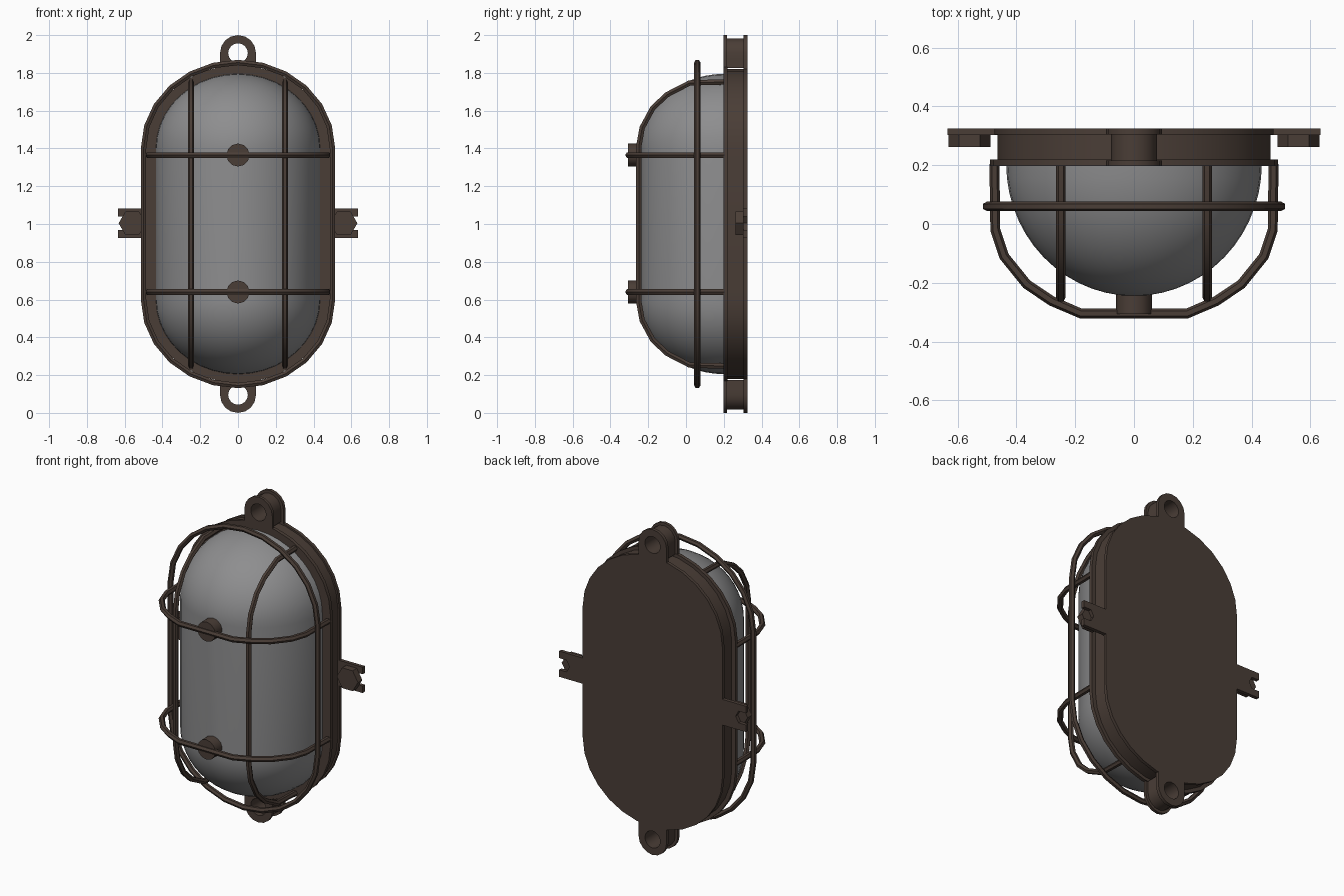
import bpy, bmesh, math
from mathutils import Vector

if "Cube" in bpy.data.objects:
    bpy.data.objects.remove(bpy.data.objects["Cube"])


def material(name, rgb):
    m = bpy.data.materials.new(name)
    m.diffuse_color = (*rgb, 1)
    m.use_nodes = True
    m.node_tree.nodes["Principled BSDF"].inputs["Base Color"].default_value = m.diffuse_color
    return m


BROWN = material("dark bronze", (0.068, 0.047, 0.037))
GREY = material("grey glass", (0.27, 0.27, 0.275))


def finish(ob, mat, angle=35):
    ob.data.materials.append(mat)
    bpy.ops.object.select_all(action='DESELECT')
    ob.select_set(True)
    bpy.context.view_layer.objects.active = ob
    bpy.ops.object.shade_smooth_by_angle(angle=math.radians(angle))


def from_bmesh(name, bm, mat, angle=35):
    bmesh.ops.recalc_face_normals(bm, faces=bm.faces)
    me = bpy.data.meshes.new(name)
    bm.to_mesh(me)
    bm.free()
    ob = bpy.data.objects.new(name, me)
    bpy.context.collection.objects.link(ob)
    finish(ob, mat, angle)


def stadium(rx, rz, half, n):
    """Outline in x/z: two half ellipses joined by straight sides."""
    pts = []
    for side in (1, -1):
        for i in range(n + 1):
            a = math.pi * i / n
            pts.append((side * rx * math.cos(a), 1 + side * (half + rz * math.sin(a))))
    return pts


def prism(name, pts, y0, y1, mat=BROWN, angle=35):
    bm = bmesh.new()
    f = bm.faces.new([bm.verts.new((x, y0, z)) for x, z in pts])
    top = bmesh.ops.extrude_face_region(bm, geom=[f], use_keep_orig=True)["geom"]
    bmesh.ops.translate(bm, verts=[v for v in top if isinstance(v, bmesh.types.BMVert)],
                        vec=(0, y1 - y0, 0))
    from_bmesh(name, bm, mat, angle)


def wire(name, pts, r=0.0165, closed=False):
    cu = bpy.data.curves.new(name, 'CURVE')
    cu.dimensions = '3D'
    cu.bevel_depth = r
    cu.bevel_resolution = 1
    cu.use_fill_caps = True
    sp = cu.splines.new('POLY')
    sp.points.add(len(pts) - 1)
    for p, co in zip(sp.points, pts):
        p.co = (*co, 1)
    sp.use_cyclic_u = closed
    ob = bpy.data.objects.new(name, cu)
    bpy.context.collection.objects.link(ob)
    bpy.ops.object.select_all(action='DESELECT')
    ob.select_set(True)
    bpy.context.view_layer.objects.active = ob
    bpy.ops.object.convert(target='MESH')
    finish(bpy.context.view_layer.objects.active, BROWN, 50)


def lug(name, side, r, y0, y1, r_in=0.052, n=16):
    """Eyelet: round outer half, square half running into the base."""
    bm = bmesh.new()
    rows = []
    for y in (y0, y1):
        for inner in (False, True):
            row = []
            for i in range(n):
                c, s = math.cos(2 * math.pi * i / n), math.sin(2 * math.pi * i / n)
                k = r_in if inner else r
                if not inner and s < -1e-6:
                    k = r / max(abs(c), abs(s))
                row.append(bm.verts.new((c * k, y, 1 + side * (0.905 + s * k))))
            rows.append(row)
    for a, b in ((0, 1), (1, 3), (3, 2), (2, 0)):
        for i in range(n):
            j = (i + 1) % n
            bm.faces.new((rows[a][i], rows[a][j], rows[b][j], rows[b][i]))
    from_bmesh(name, bm, BROWN)


# Base: back plate, body, front flange
prism("back_plate", stadium(0.475, 0.43, 0.4, 14), 0.305, 0.325)
prism("base_body", stadium(0.465, 0.42, 0.4, 14), 0.215, 0.31)
prism("front_flange", stadium(0.49, 0.44, 0.4, 14), 0.198, 0.22)

# Glass dome: shrinking stadium rings ending in a ridge line
bm = bmesh.new()
STEPS = 14
prev = None
for k in range(STEPS + 1):
    t = math.pi / 2 * k / STEPS
    c = max(math.cos(t), 0)
    ring = [bm.verts.new((x, 0.205 - 0.45 * math.sin(t), z))
            for x, z in stadium(0.435 * c, 0.395 * c, 0.4, 20)]
    if prev:
        for i in range(len(ring)):
            j = (i + 1) % len(ring)
            bm.faces.new((prev[i], prev[j], ring[j], ring[i]))
    prev = ring
bmesh.ops.remove_doubles(bm, verts=bm.verts, dist=1e-4)
from_bmesh("glass_dome", bm, GREY, 60)

# Eyelets above and below: two flanges on a tube
for side, tag in ((1, "top"), (-1, "bottom")):
    lug(tag + "_eyelet_front", side, 0.095, 0.198, 0.216)
    lug(tag + "_eyelet_tube", side, 0.078, 0.212, 0.31)
    lug(tag + "_eyelet_back", side, 0.095, 0.305, 0.325)

# Forked side tabs with nuts
for s, tag in ((1, "right"), (-1, "left")):
    fork = [(0.44, 0.925), (0.635, 0.925), (0.635, 0.968), (0.585, 0.968), (0.565, 1.004),
            (0.585, 1.04), (0.635, 1.04), (0.635, 1.083), (0.44, 1.083)]
    prism(tag + "_tab", [(s * x, z) for x, z in fork], 0.303, 0.325)
    nut = [(s * (0.56 + 0.072 * math.cos(math.pi / 3 * i)),
            1.004 + 0.072 * math.sin(math.pi / 3 * i)) for i in range(6)]
    prism(tag + "_nut", nut, 0.262, 0.304, angle=20)

# Cage: outer ring, vertical and horizontal wires
wire("cage_ring", [(x, 0.06, z) for x, z in stadium(0.5, 0.455, 0.4, 12)], closed=True)

up = [(0.205, 0.752), (0.02, 0.747), (-0.1, 0.685), (-0.175, 0.615), (-0.232, 0.51), (-0.25, 0.41)]
for s, tag in ((1, "right"), (-1, "left")):
    path = up + [(y, -z) for y, z in reversed(up)]
    wire(tag + "_vertical_wire", [(s * 0.249, y, 1 + z) for y, z in path])

half = [(0.475, 0.205), (0.472, -0.02), (0.442, -0.11), (0.365, -0.205), (0.28, -0.262), (0.18, -0.305)]
for z, tag in ((1.365, "upper"), (0.64, "lower")):
    path = half + [(-x, y) for x, y in reversed(half)]
    wire(tag + "_horizontal_wire", [(x, y, z) for x, y in path], 0.017)
    # Round spacer between the glass and the wire
    disc = [(0.061 * math.cos(math.pi / 6 * i), z + 0.061 * math.sin(math.pi / 6 * i)) for i in range(12)]
    prism(tag + "_spacer", disc, -0.307, -0.2)
